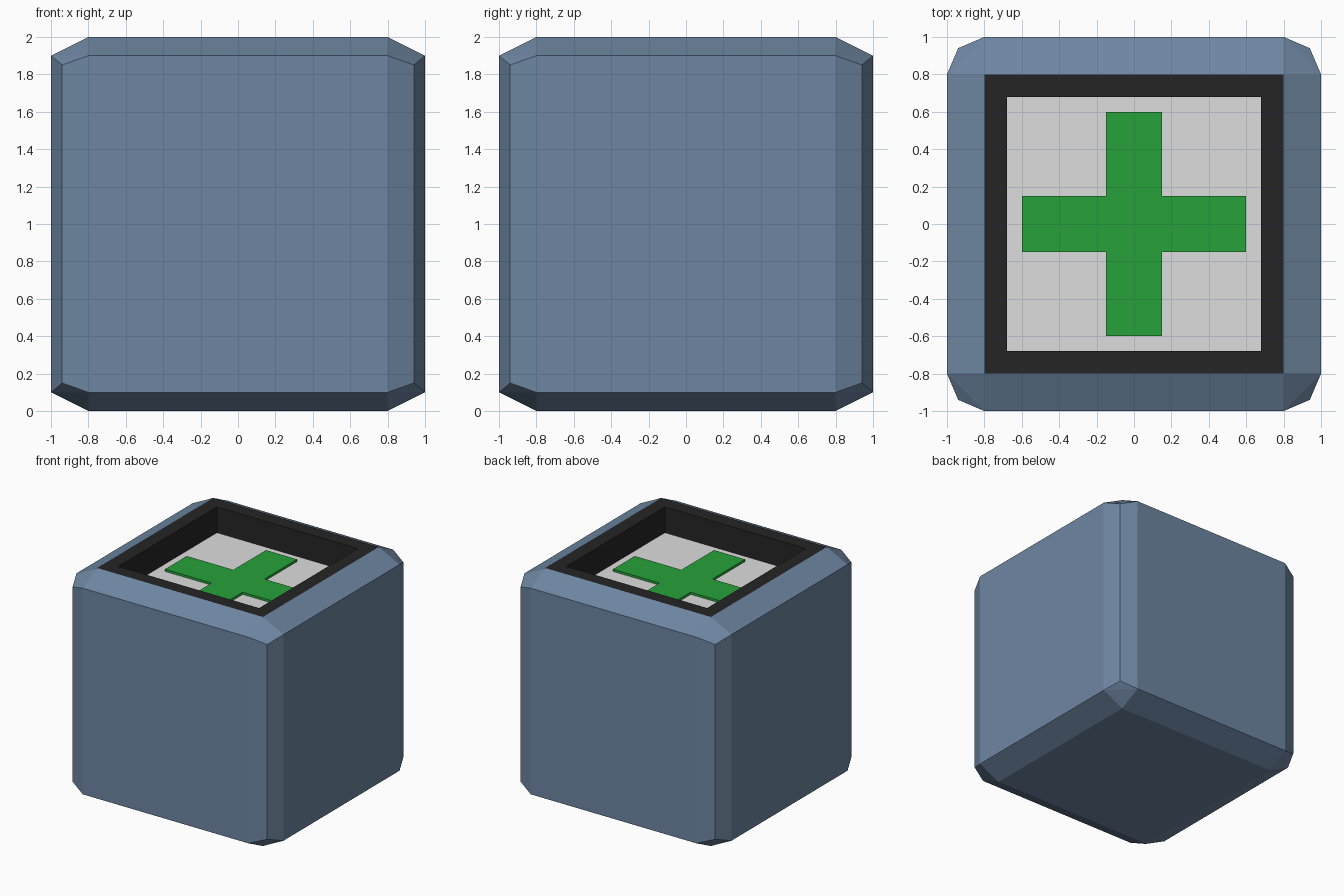
import bpy, bmesh
from mathutils import Vector, Matrix
from math import radians

if "Cube" in bpy.data.objects:
    bpy.data.objects.remove(bpy.data.objects["Cube"])


def material(name, r, g, b):
    """Flat colour given as sRGB 0-255, stored as linear."""
    lin = [((c / 255 + 0.055) / 1.055) ** 2.4 for c in (r, g, b)]
    m = bpy.data.materials.new(name)
    m.diffuse_color = (*lin, 1)
    m.use_nodes = True
    m.node_tree.nodes["Principled BSDF"].inputs["Base Color"].default_value = m.diffuse_color
    return m


BLUE = material("slate_blue", 110, 134, 162)
BLACK = material("frame_black", 37, 37, 37)
GREY = material("panel_grey", 222, 222, 222)
GREEN = material("cross_green", 39, 161, 59)


def make_object(name, bm, mats):
    mesh = bpy.data.meshes.new(name)
    bm.to_mesh(mesh)
    bm.free()
    for m in mats:
        mesh.materials.append(m)
    obj = bpy.data.objects.new(name, mesh)
    bpy.context.collection.objects.link(obj)
    return obj


# Crate body: hull of one bevelled corner mirrored to all eight
FLOOR = 1.775
corner = [(0.8, 0.8, 1), (1, 0.8, 0.9), (0.8, 1, 0.9), (0.94, 0.94, 0.85)]
bm = bmesh.new()
for sx in (-1, 1):
    for sy in (-1, 1):
        for sz in (-1, 1):
            for x, y, z in corner:
                bm.verts.new((sx * x, sy * y, 1 + sz * z))
bmesh.ops.convex_hull(bm, input=bm.verts[:])
bmesh.ops.dissolve_limit(bm, angle_limit=radians(1),
                         verts=bm.verts[:], edges=bm.edges[:])
bmesh.ops.recalc_face_normals(bm, faces=bm.faces[:])

# Black rim, recess walls and grey recess floor cut into the top
top = max(bm.faces, key=lambda f: f.calc_center_median().z)
rim = bmesh.ops.inset_individual(bm, faces=[top], thickness=0.12,
                                 use_even_offset=True)["faces"]
for f in rim:
    f.material_index = 1
top.material_index = 1
floor = bmesh.ops.extrude_discrete_faces(bm, faces=[top])["faces"][0]
for v in floor.verts:
    v.co.z = FLOOR
for e in floor.edges:
    for f in e.link_faces:
        f.material_index = 1
floor.material_index = 2
make_object("crate_body", bm, [BLUE, BLACK, GREY])

# Green cross raised slightly from the recess floor
bm = bmesh.new()
arm = [(0.6, -0.15), (0.6, 0.15), (0.15, 0.15)]
verts = []
for i in range(4):
    turn = Matrix.Rotation(radians(90 * i), 3, 'Z')
    verts += [bm.verts.new(turn @ Vector((x, y, FLOOR))) for x, y in arm]
base = bm.faces.new(verts)
ext = bmesh.ops.extrude_face_region(bm, geom=[base])["geom"]
for v in ext:
    if isinstance(v, bmesh.types.BMVert):
        v.co.z += 0.02
bmesh.ops.recalc_face_normals(bm, faces=bm.faces[:])
make_object("cross_plate", bm, [GREEN])
